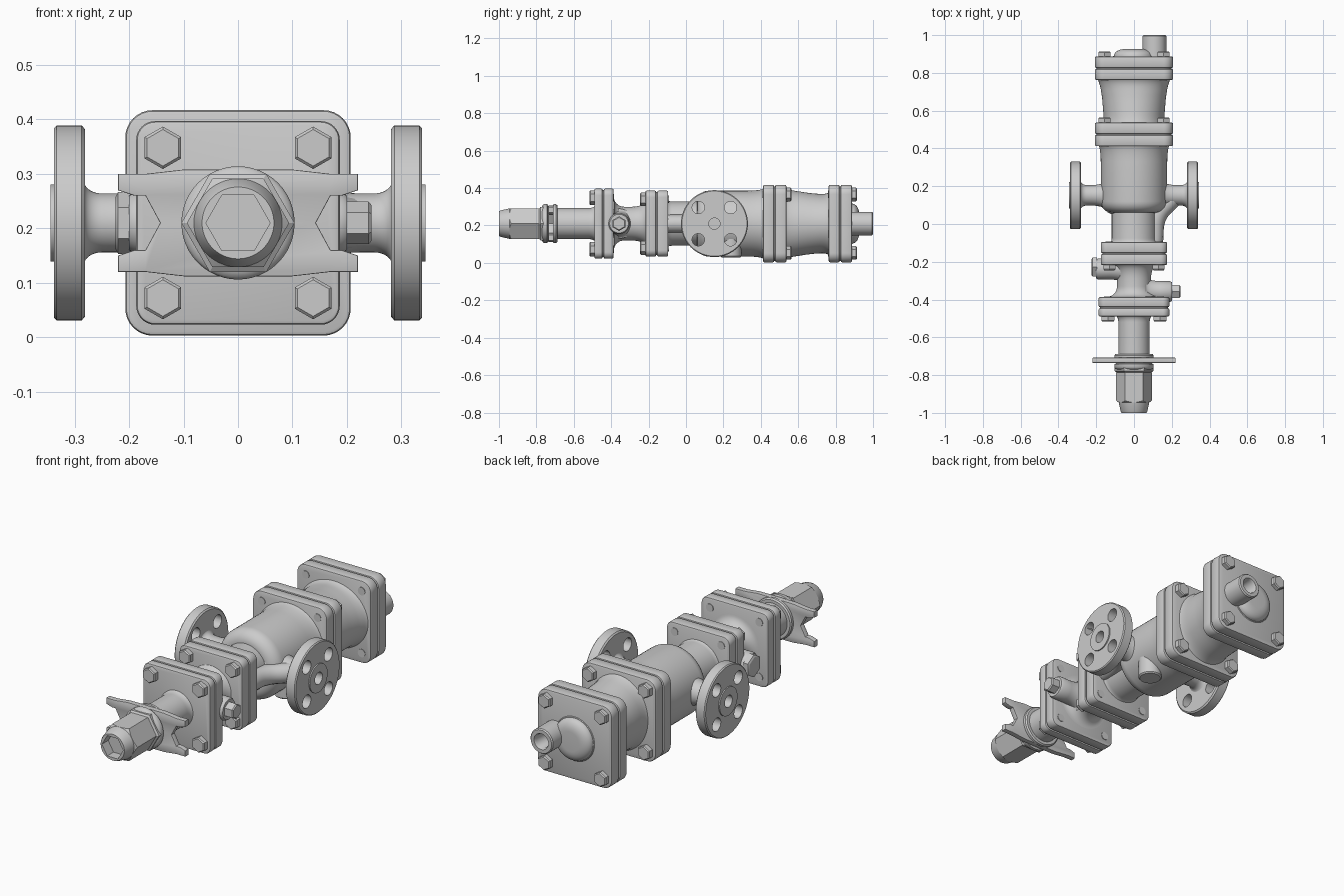
import bpy, bmesh
from math import cos, sin, pi, radians

if "Cube" in bpy.data.objects:
    bpy.data.objects.remove(bpy.data.objects["Cube"])

ZC = 0.21  # height of the main axis


def finish(name, bm, smooth=True):
    bmesh.ops.recalc_face_normals(bm, faces=bm.faces)
    me = bpy.data.meshes.new(name)
    bm.to_mesh(me)
    bm.free()
    ob = bpy.data.objects.new(name, me)
    bpy.context.collection.objects.link(ob)
    return shade(ob)


def shade(ob):
    bpy.ops.object.select_all(action='DESELECT')
    ob.select_set(True)
    bpy.context.view_layer.objects.active = ob
    bpy.ops.object.shade_smooth_by_angle(angle=radians(32))
    return ob


def lathe(name, prof, axis='Y', at=(0, 0, ZC), n=48, closed=False, rot=0.0):
    """Revolve (position, radius) pairs; n=6 gives hexagonal parts."""
    bm = bmesh.new()
    rings = []
    for t, r in prof:
        ring = []
        for i in range(n):
            a = rot + 2 * pi * i / n
            u, v = r * cos(a), r * sin(a)
            p = {'X': (t, u, v), 'Y': (u, t, v), 'Z': (u, v, t)}[axis]
            ring.append(bm.verts.new([p[k] + at[k] for k in range(3)]))
        rings.append(ring)
    pairs = list(zip(rings, rings[1:]))
    if closed:
        pairs.append((rings[-1], rings[0]))
    else:
        bm.faces.new(rings[0])
        bm.faces.new(rings[-1])
    for a, b in pairs:
        for i in range(n):
            j = (i + 1) % n
            bm.faces.new((a[i], a[j], b[j], b[i]))
    return finish(name, bm)


def slab(name, pts, y0, y1, bevel=0.007):
    """Extrude an x-z outline along y and soften its rims."""
    bm = bmesh.new()
    f = bm.faces.new([bm.verts.new((x, y0, ZC + z)) for x, z in pts])
    ext = bmesh.ops.extrude_face_region(bm, geom=[f])
    top = [v for v in ext['geom'] if isinstance(v, bmesh.types.BMVert)]
    bmesh.ops.translate(bm, verts=top, vec=(0, y1 - y0, 0))
    rims = [e for e in bm.edges if abs(e.verts[0].co.y - e.verts[1].co.y) < 1e-5]
    bmesh.ops.bevel(bm, geom=rims, offset=bevel, segments=2, profile=0.5, affect='EDGES')
    return finish(name, bm)


def rounded_square(h, r, n=8):
    return [(sx * (h - r) + r * cos(q + i * pi / 2 / n), sz * (h - r) + r * sin(q + i * pi / 2 / n))
            for sx, sz, q in ((1, 1, 0), (-1, 1, pi / 2), (-1, -1, pi), (1, -1, 1.5 * pi))
            for i in range(n + 1)]


def cut(ob, cutter, op='DIFFERENCE'):
    m = ob.modifiers.new('cut', 'BOOLEAN')
    m.object, m.operation, m.solver = cutter, op, 'EXACT'
    bpy.context.view_layer.objects.active = ob
    bpy.ops.object.modifier_apply(modifier=m.name)
    bpy.data.objects.remove(cutter)
    shade(ob)


def flare(y0, r0, y1, r1, n=8):
    """Quarter-ellipse fillet: tangent to the axis at y0, steep at y1."""
    return [(y0 + (y1 - y0) * sin(i * pi / 2 / n), r0 + (r1 - r0) * (1 - cos(i * pi / 2 / n)))
            for i in range(n + 1)]


def flange_pair(name, half, corner, y0, mid, y1, bolt, head_y, d, head_r):
    """Two bolted plates with gasket, hex heads on one side and stud tips on the other."""
    shape = rounded_square(half, corner)
    slab(name + '_front_plate', shape, y0, mid - 0.003)
    slab(name + '_back_plate', shape, mid + 0.003, y1)
    slab(name + '_gasket', rounded_square(half - 0.008, corner), mid - 0.005, mid + 0.005, 0.001)
    tip_y = y1 if head_y == y0 else y0
    for sx in (-1, 1):
        for sz in (-1, 1):
            at = (sx * bolt, 0, ZC + sz * bolt)
            lathe(name + '_bolt', [(head_y - d * 0.1, head_r), (head_y + d * 0.8, head_r),
                                   (head_y + d, head_r * 0.86)], at=at, n=6, rot=pi / 6)
            s = -1 if d > 0 else 1
            lathe(name + '_stud_tip', [(tip_y - s * 0.01, 0.02), (tip_y + s * 0.003, 0.02)], at=at, n=20)


# Flanged joints along the axis
flange_pair('bonnet_flange', 0.187, 0.035, -0.49, -0.443, -0.387, 0.138, -0.49, -0.027, 0.039)
flange_pair('neck_flange', 0.176, 0.035, -0.217, -0.157, -0.095, 0.13, -0.217, -0.028, 0.037)
flange_pair('body_flange', 0.207, 0.05, 0.412, 0.474, 0.537, 0.156, 0.537, 0.027, 0.037)
flange_pair('end_flange', 0.207, 0.05, 0.763, 0.824, 0.887, 0.156, 0.887, 0.026, 0.037)

# Adjusting cap: hexagon trimmed by a cone, with a hex socket
cap = lathe('adjusting_cap', [(-1.0, 0.094), (-0.785, 0.094)], n=6)
cut(cap, lathe('cone_trim', [(-1.01, 0.056), (-1.0, 0.066), (-0.99, 0.071), (-0.945, 0.081),
                             (-0.93, 0.1), (-0.7, 0.1)], n=64), 'INTERSECT')
cut(cap, lathe('socket_cutter', [(-1.05, 0.059), (-0.95, 0.059)], n=6))

# Lock nut and collar under the cap
lathe('lock_nut', [(-0.79, 0.085), (-0.778, 0.104), (-0.75, 0.104)], n=6)
lathe('lock_collar', [(-0.772, 0.088), (-0.765, 0.1), (-0.758, 0.104), (-0.742, 0.104), (-0.738, 0.095),
                      (-0.712, 0.095), (-0.708, 0.104), (-0.695, 0.104), (-0.688, 0.098)])

# Handle with forked ends
side = [(0.1, -0.098), (0.17, -0.09), (0.22, -0.09), (0.22, -0.06), (0.19, -0.05), (0.17, -0.05),
        (0.143, 0), (0.17, 0.05), (0.19, 0.05), (0.22, 0.06), (0.22, 0.09), (0.17, 0.09), (0.1, 0.098)]
slab('forked_handle', side + [(-x, -z) for x, z in side], -0.735, -0.708, 0.002)

# Spring housing tube
lathe('spring_housing', [(-0.7, 0.083)] + flare(-0.52, 0.083, -0.485, 0.1))

# Pilot body between the first two flanges, with two plugged side bosses
lathe('pilot_body', flare(-0.33, 0.09, -0.385, 0.14)[::-1] + flare(-0.29, 0.09, -0.21, 0.13))
lathe('left_boss', [(-0.2, 0.05), (-0.19, 0.056)] + flare(-0.13, 0.056, -0.06, 0.075), 'X', (0, -0.238, ZC))
lathe('left_plug', [(-0.225, 0.048), (-0.22, 0.057), (-0.195, 0.057)], 'X', (0, -0.228, ZC), n=6, rot=pi / 2)
lathe('right_boss', [(0.2, 0.05), (0.19, 0.056)] + flare(0.14, 0.056, 0.06, 0.08), 'X', (0, -0.358, ZC))
lathe('right_plug', [(0.19, 0.039), (0.24, 0.039), (0.245, 0.033)], 'X', (0, -0.358, ZC), n=6, rot=pi / 2)

# Main valve body with rounded shoulder and neck
shoulder = [(0.12 - 0.06 * cos(a * pi / 16), 0.118 + 0.058 * sin(a * pi / 16)) for a in range(9)]
lathe('valve_neck', flare(-0.075, 0.118, -0.1, 0.13, 4)[::-1] + [(0.1, 0.118)], n=64)
lathe('valve_body', shoulder + flare(0.33, 0.176, 0.415, 0.19), n=64)
lathe('drain_boss', [(0.03, 0.05), (0.036, 0.056), (0.22, 0.056)], 'Z', (0.1, 0.24, 0))

# Sensing passage from the outlet pipe down to the neck
cu = bpy.data.curves.new('sensing_passage', 'CURVE')
cu.dimensions, cu.bevel_depth, cu.bevel_resolution, cu.use_fill_caps = '3D', 0.048, 6, True
sp = cu.splines.new('BEZIER')
path = [(0.2, 0.13), (0.125, 0.04), (0.105, -0.1)]
sp.bezier_points.add(len(path) - 1)
for p, (x, y) in zip(sp.bezier_points, path):
    p.co = (x, y, ZC)
    p.handle_left_type = p.handle_right_type = 'AUTO'
passage = bpy.data.objects.new('sensing_passage', cu)
bpy.context.collection.objects.link(passage)
bpy.ops.object.select_all(action='DESELECT')
passage.select_set(True)
bpy.context.view_layer.objects.active = passage
bpy.ops.object.convert(target='MESH')
shade(passage)

# Inlet and outlet pipes with drilled round flanges
YP = 0.152
for s, word in ((-1, 'inlet'), (1, 'outlet')):
    outer = [(0.1, 0.11)] + flare(0.225, 0.054, 0.14, 0.09)[::-1] + flare(0.25, 0.054, 0.283, 0.078)
    lathe(word + '_pipe', [(s * t, r) for t, r in outer], 'X', (0, YP, ZC))
    disc = [(0.281, 0.03), (0.281, 0.172), (0.287, 0.179), (0.333, 0.179), (0.338, 0.174),
            (0.338, 0.071), (0.344, 0.071), (0.344, 0.03)]
    ob = lathe(word + '_flange', [(s * t, r) for t, r in disc], 'X', (0, YP, ZC), n=64, closed=True)
    for k in range(4):
        a = pi / 4 + k * pi / 2
        cut(ob, lathe('hole_cutter', [(s * 0.25, 0.033), (s * 0.4, 0.033)], 'X',
                      (0, YP + 0.122 * cos(a), ZC + 0.122 * sin(a)), n=32))

# Lower body: round section that changes from tall to wide along its length
trap = lathe('trap_body', flare(0.6, 0.168, 0.53, 0.182)[::-1] + [(0.65, 0.166), (0.68, 0.166)]
             + flare(0.7, 0.167, 0.77, 0.188), n=64)
for v in trap.data.vertices:
    k = 0.07 * min(1, max(-1, (v.co.y - 0.64) / 0.1))
    v.co.x *= 1 + k
    v.co.z = ZC + (v.co.z - ZC) * (1 - k)

# End cover dome and drain pipe
lathe('cover_dome', [(0.88, 0.118), (0.89, 0.108)] +
      [(0.89 + 0.036 * sin(a * pi / 14), 0.05 + 0.056 * cos(a * pi / 14)) for a in range(8)])
lathe('drain_pipe', [(0.88, 0.033), (0.88, 0.063), (0.994, 0.063), (1.0, 0.058), (1.0, 0.04), (0.99, 0.035)],
      at=(0.108, 0, ZC), closed=True)
